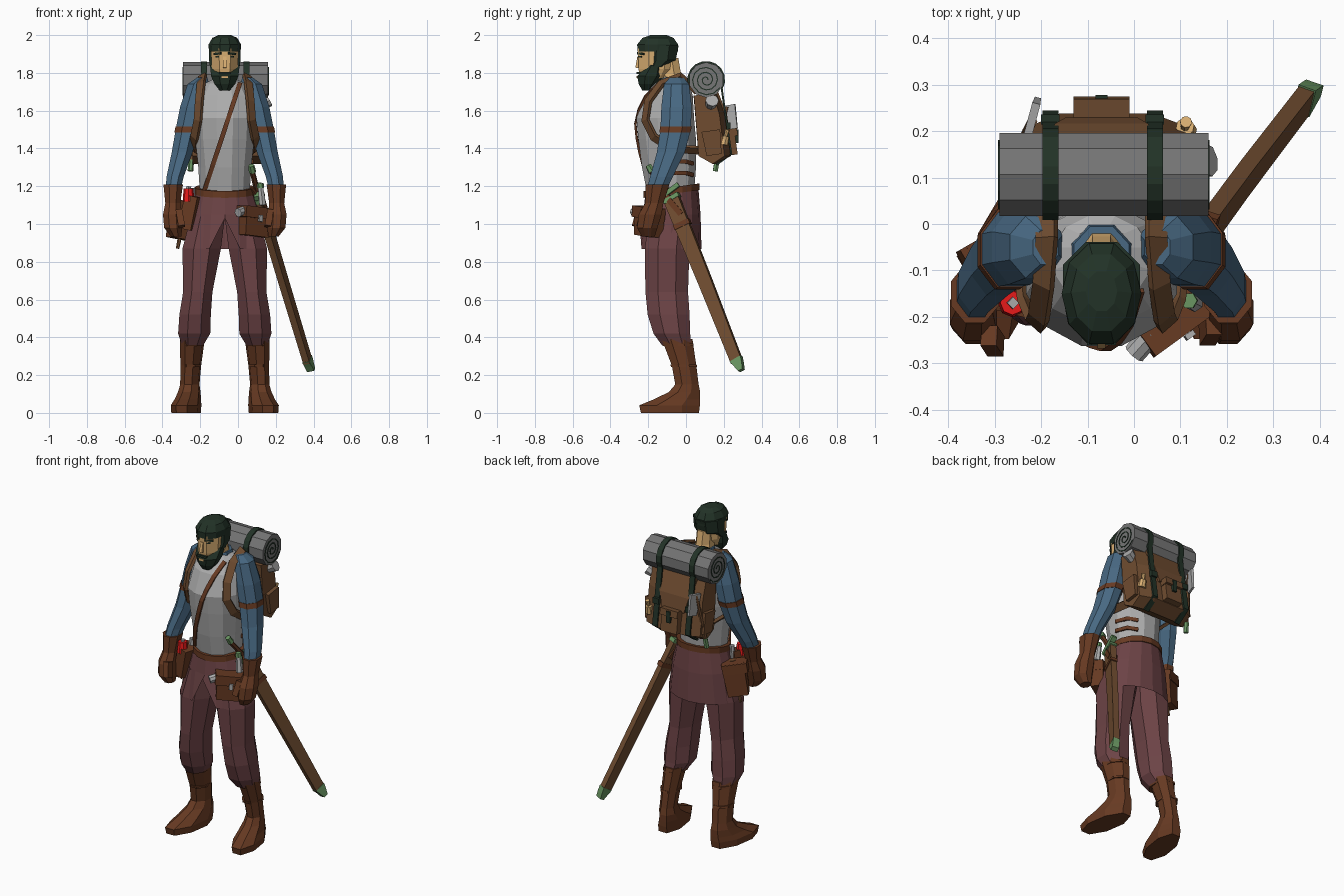
import bpy, bmesh, math
from mathutils import Vector, Matrix, Euler

cube = bpy.data.objects.get("Cube")
if cube:
    bpy.data.objects.remove(cube, do_unlink=True)

CX = -0.07  # the body's own centre line


def material(name, *rgb):
    mat = bpy.data.materials.new(name)
    mat.use_nodes = True
    mat.diffuse_color = (*rgb, 1)
    mat.node_tree.nodes["Principled BSDF"].inputs["Base Color"].default_value = (*rgb, 1)
    return mat


pale = material("pale_grey", .42, .42, .42)
grey = material("wool_grey", .18, .18, .18)
blue = material("sleeve_blue", .065, .14, .225)
maroon = material("cloth_maroon", .15, .056, .06)
leather = material("red_leather", .135, .042, .016)
canvas = material("brown_canvas", .16, .073, .03)
skin = material("skin_tan", .7, .43, .17)
dark = material("dark_green", .016, .032, .02)
green = material("light_green", .14, .3, .12)
red = material("bright_red", .8, .01, .01)


def finish(name, bm, mat):
    bmesh.ops.recalc_face_normals(bm, faces=bm.faces[:])
    mesh = bpy.data.meshes.new(name)
    bm.to_mesh(mesh)
    bm.free()
    mesh.materials.append(mat)
    obj = bpy.data.objects.new(name, mesh)
    bpy.context.scene.collection.objects.link(obj)
    return obj


def skin_rings(name, rings, mat, caps=True):
    """Join equal-sized point rings into one surface."""
    bm = bmesh.new()
    loops = [[bm.verts.new(p) for p in ring] for ring in rings]
    n = len(loops[0])
    for low, high in zip(loops, loops[1:]):
        for i in range(n):
            j = (i + 1) % n
            bm.faces.new((low[i], low[j], high[j], high[i]))
    if caps:
        bm.faces.new(loops[0])
        bm.faces.new(loops[-1])
    return finish(name, bm, mat)


def loft(name, rows, mat, n=8, flat=True, caps=True, skew=0, side=1):
    """Stack of ellipses given as x, y, z, x radius, y radius."""
    rings = []
    for x, y, z, rx, ry in rows:
        ring = []
        for i in range(n):
            a = math.tau * (i + (0.5 if flat else 0)) / n - math.pi / 2
            dy = ry * math.sin(a)
            px = x + rx * math.cos(a) - skew * dy
            ring.append((CX + side * (px - CX), y + dy, z))
        rings.append(ring)
    return skin_rings(name, rings, mat, caps)


def pair(name, rows, mat, **options):
    for label, side in (("left", 1), ("right", -1)):
        loft(label + "_" + name, rows, mat, side=side, **options)


def box(name, loc, size, mat, rot=(0, 0, 0), taper=1):
    bm = bmesh.new()
    bmesh.ops.create_cube(bm, size=1)
    turn = Euler([math.radians(a) for a in rot]).to_matrix()
    for v in bm.verts:
        k = taper if v.co.z < 0 else 1
        local = Vector((v.co.x * size[0] * k, v.co.y * size[1] * k, v.co.z * size[2]))
        v.co = turn @ local + Vector(loc)
    return finish(name, bm, mat)


def rod(name, start, end, r1, r2, mat, n=8):
    a, b = Vector(start), Vector(end)
    bm = bmesh.new()
    place = Matrix.Translation((a + b) / 2) @ (b - a).to_track_quat('Z', 'Y').to_matrix().to_4x4()
    bmesh.ops.create_cone(bm, cap_ends=True, segments=n, radius1=r1, radius2=r2,
                          depth=(b - a).length, matrix=place)
    return finish(name, bm, mat)


def strap(name, points, width, thick, mat, normal=None, centre=None, end_scale=1):
    """Flat band along a path, facing a direction or away from a centre."""
    pts = [Vector(p) for p in points]
    rings = []
    for i, p in enumerate(pts):
        t = (pts[min(i + 1, len(pts) - 1)] - pts[max(i - 1, 0)]).normalized()
        out = Vector(normal) if normal else p - Vector(centre)
        out = (out - t * out.dot(t)).normalized()
        across = t.cross(out)
        k = 1 + (end_scale - 1) * i / (len(pts) - 1)
        rings.append([p + across * width * k / 2 * s + out * thick / 2 * d
                      for s, d in ((-1, -1), (1, -1), (1, 1), (-1, 1))])
    return skin_rings(name, rings, mat)


# Torso, tunic and a belt that sits higher at the back
torso = [(CX, -.08, 1.14, .135, .125), (CX, -.09, 1.3, .145, .148), (CX, -.1, 1.45, .162, .158),
         (CX, -.11, 1.56, .168, .158), (CX, -.09, 1.68, .15, .13),
         (CX, -.075, 1.745, .11, .095), (CX, -.068, 1.765, .066, .066)]
loft("shirt", torso, pale, n=12)
tunic = loft("tunic", [(CX, -.075, 1.18, .153, .14), (CX, -.075, 1.05, .19, .152),
                       (CX, -.083, .868, .215, .165)], maroon, n=16, flat=False, caps=False)
belt = loft("belt", [(CX, -.076, z, .16, .148) for z in (1.16, 1.195)], leather, n=16, flat=False)
for v in list(tunic.data.vertices) + list(belt.data.vertices):
    if v.co.z > 1.1:
        v.co.z += .14 * (v.co.y + .07)
    elif abs(v.co.x - CX) < .01 and v.co.y < -.2 and v.co.z < .9:
        v.co.z = 1.03


def chest_front(x, z):
    for a, b in zip(torso, torso[1:]):
        if a[2] <= z <= b[2]:
            f = (z - a[2]) / (b[2] - a[2])
            y, rx, ry = (a[k] + (b[k] - a[k]) * f for k in (1, 3, 4))
            return y - ry * math.sqrt(max(0, 1 - ((x - CX) / rx) ** 2)) - .003


path = []
for i in range(9):
    x, z = .01 - .19 * i / 8, 1.745 - .575 * i / 8
    path.append((x, chest_front(x, z), z))
strap("chest_strap", path, .024, .012, leather, normal=(0, -1, 0))
for z in (1.27, 1.33):
    strap("back_strap", [(.077, -.07, z), (.05, 0, z), (0, .038, z - .01)],
          .022, .01, leather, centre=(CX, -.09, z))

# Head
loft("neck", [(CX, -.07, 1.74, .06, .065), (CX, -.09, 1.8, .05, .068),
              (CX, -.1, 1.88, .05, .064)], skin)
loft("collar", [(CX, -.07, 1.74, .078, .078), (CX, -.07, 1.778, .064, .07)], blue)
loft("face", [(CX, -.17, 1.77, .055, .08), (CX, -.155, 1.82, .074, .104),
              (CX, -.155, 1.93, .08, .108)], skin)
loft("hair_top", [(CX, -.15, 1.912, .084, .112), (CX, -.15, 1.95, .086, .114),
                  (CX, -.148, 1.985, .066, .087), (CX, -.145, 2, .034, .045)], dark, n=10)
loft("hair_back", [(CX, -.156, 1.83, .085, .045), (CX, -.128, 1.868, .09, .08),
                   (CX, -.122, 1.945, .09, .09)], dark)
loft("beard", [(CX, -.208, 1.708, .03, .026), (CX, -.2, 1.742, .06, .055),
               (CX, -.185, 1.783, .078, .079), (CX, -.163, 1.842, .085, .048)], dark)
box("moustache", (CX, -.248, 1.8), (.062, .026, .012), dark)
box("mouth", (CX, -.257, 1.778), (.034, .008, .012), skin)
box("nose", (CX, -.25, 1.855), (.018, .026, .06), skin, rot=(-10, 0, 0))
for s in (-1, 1):
    box("eyebrow", (CX + s * .035, -.236, 1.902), (.05, .02, .012), dark, rot=(0, s * 6, s * 40))
    box("eye", (CX + s * .034, -.24, 1.885), (.024, .016, .007), dark, rot=(0, 0, s * 40))

# Arms and gloves
pair("sleeve", [(.05, -.05, 1.775, .03, .04), (.07, -.05, 1.74, .062, .072),
                (.105, -.05, 1.62, .066, .087), (.13, -.055, 1.5, .065, .087),
                (.155, -.08, 1.38, .06, .08), (.193, -.13, 1.25, .049, .065),
                (.205, -.16, 1.17, .042, .055)], blue)
pair("arm_band", [(.134, -.059, 1.485, .068, .089), (.127, -.053, 1.515, .069, .091)], leather)
pair("glove", [(.203, -.15, 1.21, .056, .068), (.205, -.168, 1.11, .043, .052),
               (.208, -.19, 1.05, .053, .066), (.203, -.205, .98, .052, .058),
               (.188, -.2, .935, .03, .038)], leather)
for s in (-1, 1):
    box("thumb", (CX + s * .235, -.24 + s * .012, 1.03), (.035, .045, .09), leather,
        rot=(-15, s * 10, 0))

# Trousers and boots
pair("trouser_leg", [(.02, -.08, 1.04, .098, .125), (.052, -.1, .87, .11, .128),
                     (.073, -.102, .64, .084, .122), (.087, -.092, .52, .09, .12),
                     (.092, -.075, .42, .092, .105), (.1, -.05, .36, .062, .085)], maroon)
pair("boot", [(.135, -.085, 0, .074, .166), (.135, -.087, .04, .077, .174),
              (.126, -.05, .07, .068, .135), (.118, -.008, .11, .059, .09),
              (.115, .005, .15, .051, .067), (.11, -.01, .25, .055, .07),
              (.102, -.047, .39, .066, .088)], leather, skew=.15)
pair("boot_top_band", [(.102, -.042, .355, .066, .089), (.101, -.045, .368, .067, .09)], leather)
pair("shin_band", [(.11, -.01, .243, .059, .075), (.11, -.013, .255, .059, .075)], leather)

# Backpack, lofted sideways with narrower ends
side_shape = [(.04, 1.68), (.165, 1.69), (.205, 1.58), (.238, 1.36), (.16, 1.318), (.07, 1.36)]
pack = [[(x, .05 + (y - .05) * k, z) for y, z in side_shape]
        for x, k in ((-.24, .82), (-.16, 1), (.04, 1), (.13, .82))]
skin_rings("backpack", pack, canvas)
strap("pack_flap", [(CX, .162, 1.7), (CX, .21, 1.58), (CX, .224, 1.49)],
      .25, .014, canvas, normal=(0, 1, .3), end_scale=.6)
box("pack_pocket", (CX, .24, 1.43), (.112, .05, .13), canvas, rot=(8, 0, 0))
box("pocket_flap", (CX, .247, 1.485), (.12, .05, .04), canvas, rot=(8, 0, 0))
box("pocket_buckle", (CX, .268, 1.465), (.026, .02, .07), dark)
for x in (-.238, .132):
    box("side_pocket", (x, .14, 1.43), (.045, .1, .13), canvas, rot=(8, 0, 0), taper=.8)

# Bedroll with spiral ends
rod("bedroll", (-.29, .107, 1.763), (.16, .107, 1.763), .094, .094, grey, n=10)
for x in (-.291, .161):
    spiral = []
    for i in range(36):
        a, r = math.tau * i / 12, .008 + .075 * i / 35
        spiral.append((x, .107 + r * math.cos(a), 1.763 + r * math.sin(a)))
    strap("roll_spiral", spiral, .006, .004, dark, normal=(1, 0, 0))
for x in (-.18, .045):
    wrap = [(x, .107 + .095 * math.cos(math.radians(a)), 1.763 + .095 * math.sin(math.radians(a)))
            for a in range(190, -31, -22)]
    wrap += [(x, .206, 1.6), (x, .24, 1.37), (x, .16, 1.313)]
    strap("roll_strap", wrap, .034, .01, dark, centre=(x, .1, 1.6))
    box("strap_buckle", (x, .225, 1.52), (.04, .022, .035), dark)

# Shoulder straps
for s in (-1, 1):
    loop = [(.118, .06, 1.7), (.118, -.03, 1.785), (.125, -.13, 1.745), (.135, -.2, 1.65),
            (.142, -.215, 1.55), (.16, -.17, 1.46), (.17, -.08, 1.4), (.155, .08, 1.39)]
    strap("shoulder_strap", [(CX + s * x, y, z) for x, y, z in loop], .045, .018, canvas,
          centre=(CX, -.06, 1.56))

# Gear carried on the pack
rod("hatchet_handle", (-.25, .16, 1.32), (-.22, .22, 1.62), .012, .012, canvas, n=6)
rod("hatchet_grip", (-.252, .155, 1.28), (-.247, .165, 1.34), .015, .015, green, n=6)
box("hatchet_blade", (-.217, .235, 1.565), (.018, .075, .13), pale, rot=(10, 0, -15), taper=.75)
rod("flask", (.112, .2, 1.42), (.11, .21, 1.465), .024, .02, skin)
rod("flask_neck", (.11, .21, 1.465), (.112, .22, 1.5), .01, .013, skin)
rod("tin_cup", (.12, .13, 1.63), (.162, .138, 1.655), .028, .036, pale)

# Hip pouches
box("left_pouch", (.088, -.195, 1.01), (.17, .08, .15), leather, rot=(0, 6, 36), taper=.92)
box("left_pouch_flap", (.09, -.198, 1.06), (.178, .09, .06), leather, rot=(0, 6, 36))
box("left_pouch_clasp", (.12, -.24, 1.03), (.022, .012, .035), pale, rot=(0, 6, 36))
rod("scroll", (.0, -.28, 1.06), (.04, -.235, 1.075), .024, .024, pale)
rod("vial", (.13, -.17, 1.1), (.12, -.165, 1.19), .02, .016, pale, n=6)
rod("vial_cap", (.12, -.165, 1.19), (.118, -.165, 1.215), .018, .018, green, n=6)
box("right_pouch", (-.298, -.065, 1.02), (.13, .085, .2), leather, rot=(0, 10, 30), taper=.9)
box("right_pouch_flap", (-.296, -.065, 1.09), (.14, .095, .06), leather, rot=(0, 10, 30))
box("right_pouch_front", (-.255, -.15, 1.06), (.07, .09, .18), leather, rot=(0, 12, -15))
rod("red_potion", (-.262, -.17, 1.12), (-.262, -.17, 1.187), .031, .026, red)
rod("potion_cork", (-.262, -.17, 1.187), (-.26, -.17, 1.2), .013, .013, pale, n=4)
rod("right_vial", (-.245, -.115, 1.1), (-.24, -.11, 1.19), .016, .014, pale, n=6)
rod("dagger_sheath", (-.32, -.08, .87), (-.27, -.07, 1.12), .009, .018, canvas, n=6)

# Sheathed sword on the left hip
facing = (1, -.25, 0)
strap("scabbard", [(.112, -.075, 1.13), (.24, .1, .7), (.37, .27, .27)], .085, .036, canvas,
      normal=facing, end_scale=.72)
strap("scabbard_tip", [(.366, .265, .285), (.377, .28, .255), (.387, .293, .225)],
      .068, .04, green, normal=facing, end_scale=.4)
strap("scabbard_mouth", [(.108, -.08, 1.145), (.115, -.07, 1.125)], .092, .042, green, normal=facing)
strap("scabbard_band", [(.15, -.024, 1.01), (.157, -.014, .985)], .09, .042, leather, normal=facing)
strap("sword_guard", [(.1, -.14, 1.135), (.105, -.1, 1.165), (.11, -.04, 1.21)], .024, .03, green,
      normal=facing)
rod("sword_grip", (.105, -.09, 1.16), (.075, -.185, 1.28), .016, .014, leather, n=6)
rod("sword_pommel", (.077, -.18, 1.275), (.07, -.2, 1.31), .02, .016, green, n=6)
strap("sword_hanger", [(.06, -.12, 1.18), (.11, -.08, 1.12), (.14, -.02, 1.05)], .03, .05, leather,
      normal=facing)
